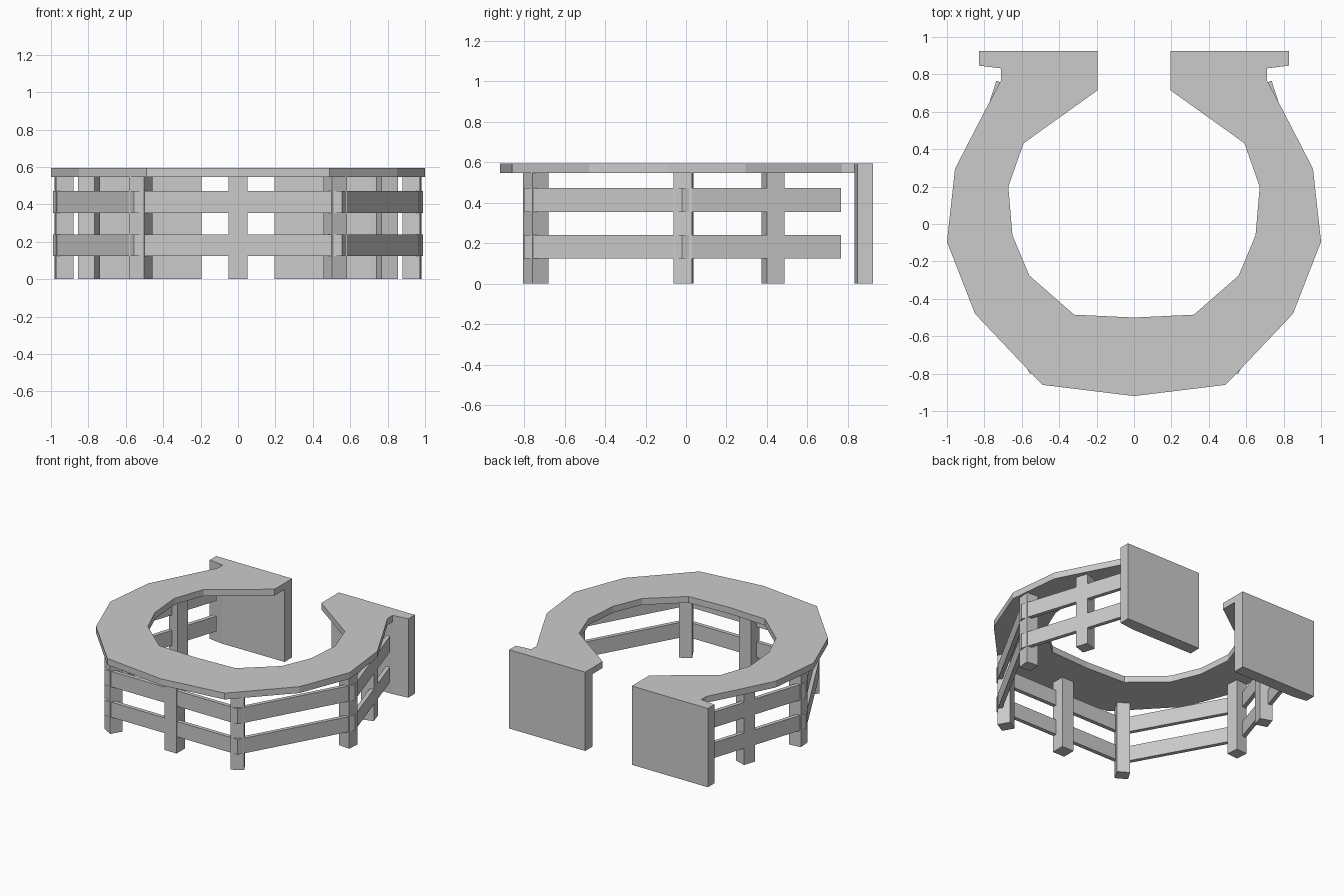
import bpy, bmesh, math
from mathutils import Vector, Matrix

if "Cube" in bpy.data.objects:
    bpy.data.objects.remove(bpy.data.objects["Cube"])

grey = bpy.data.materials.new("plain grey")
grey.diffuse_color = (0.6, 0.6, 0.6, 1)
grey.use_nodes = True
grey.node_tree.nodes["Principled BSDF"].inputs["Base Color"].default_value = grey.diffuse_color


def prism(name, outline, z0, z1):
    """Extrude a flat xy outline between two heights."""
    bm = bmesh.new()
    face = bm.faces.new([bm.verts.new((x, y, z0)) for x, y in outline])
    ext = bmesh.ops.extrude_face_region(bm, geom=[face], use_keep_orig=True)
    top = [v for v in ext["geom"] if isinstance(v, bmesh.types.BMVert)]
    bmesh.ops.translate(bm, verts=top, vec=(0, 0, z1 - z0))
    bmesh.ops.recalc_face_normals(bm, faces=bm.faces[:])
    mesh = bpy.data.meshes.new(name)
    bm.to_mesh(mesh)
    bm.free()
    mesh.materials.append(grey)
    obj = bpy.data.objects.new(name, mesh)
    bpy.context.collection.objects.link(obj)
    return obj


def mirrored(points):
    return [(-x, y) for x, y in points]


SLAB_BOTTOM, SLAB_TOP = 0.547, 0.595

# Horseshoe counter top: right half outer edge, then inner edge
outer = [(0.49, -0.86), (0.85, -0.48), (1.0, -0.095), (0.957, 0.295), (0.80, 0.60),
         (0.71, 0.77), (0.71, 0.832), (0.83, 0.847), (0.83, 0.925), (0.195, 0.925)]
inner = [(0.195, 0.715), (0.59, 0.432), (0.672, 0.20), (0.65, -0.06),
         (0.56, -0.275), (0.32, -0.485)]
half = outer + inner
prism("counter_top", [(0, -0.92)] + half + [(0, -0.50)] + mirrored(half)[::-1],
      SLAB_BOTTOM, SLAB_TOP)

# Back panels under the two ends
panel = [(0.195, 0.835), (0.71, 0.832), (0.83, 0.847), (0.83, 0.925), (0.195, 0.925)]
prism("back_panel_right", panel, 0, SLAB_BOTTOM)
prism("back_panel_left", mirrored(panel), 0, SLAB_BOTTOM)


# Square posts, turned to face outwards
def post(name, x, y, degrees, w=0.092):
    rot = Matrix.Rotation(math.radians(degrees), 2)
    corners = [Vector(c) * w / 2 for c in ((-1, -1), (1, -1), (1, 1), (-1, 1))]
    prism(name, [tuple(rot @ c + Vector((x, y))) for c in corners], 0, SLAB_BOTTOM)


post("front_post", 0, -0.754, 0, 0.1)
for side, s in (("right", 1), ("left", -1)):
    post("front_corner_post_" + side, s * 0.52, -0.743, s * 30.5)
    post("side_corner_post_" + side, s * 0.93, -0.013, s * 85)
    post("rear_post_" + side, s * 0.797, 0.43, s * 18)

# Two rails wrapped round the posts with mitred corners
path = [Vector(p) for p in ((-0.736, 0.765), (-0.99, -0.02), (-0.557, -0.8),
                            (0.557, -0.8), (0.99, -0.02), (0.736, 0.765))]
THICK = 0.03
normals = []
for a, b in zip(path, path[1:]):
    d = (b - a).normalized()
    normals.append(Vector((-d.y, d.x)))
inside = []
for i, p in enumerate(path):
    n1, n2 = normals[max(i - 1, 0)], normals[min(i, len(normals) - 1)]
    inside.append(p + (n1 + n2) * THICK / (1 + n1.dot(n2)))
rail = [tuple(p) for p in path + inside[::-1]]
prism("lower_rail", rail, 0.125, 0.24)
prism("upper_rail", rail, 0.355, 0.472)
